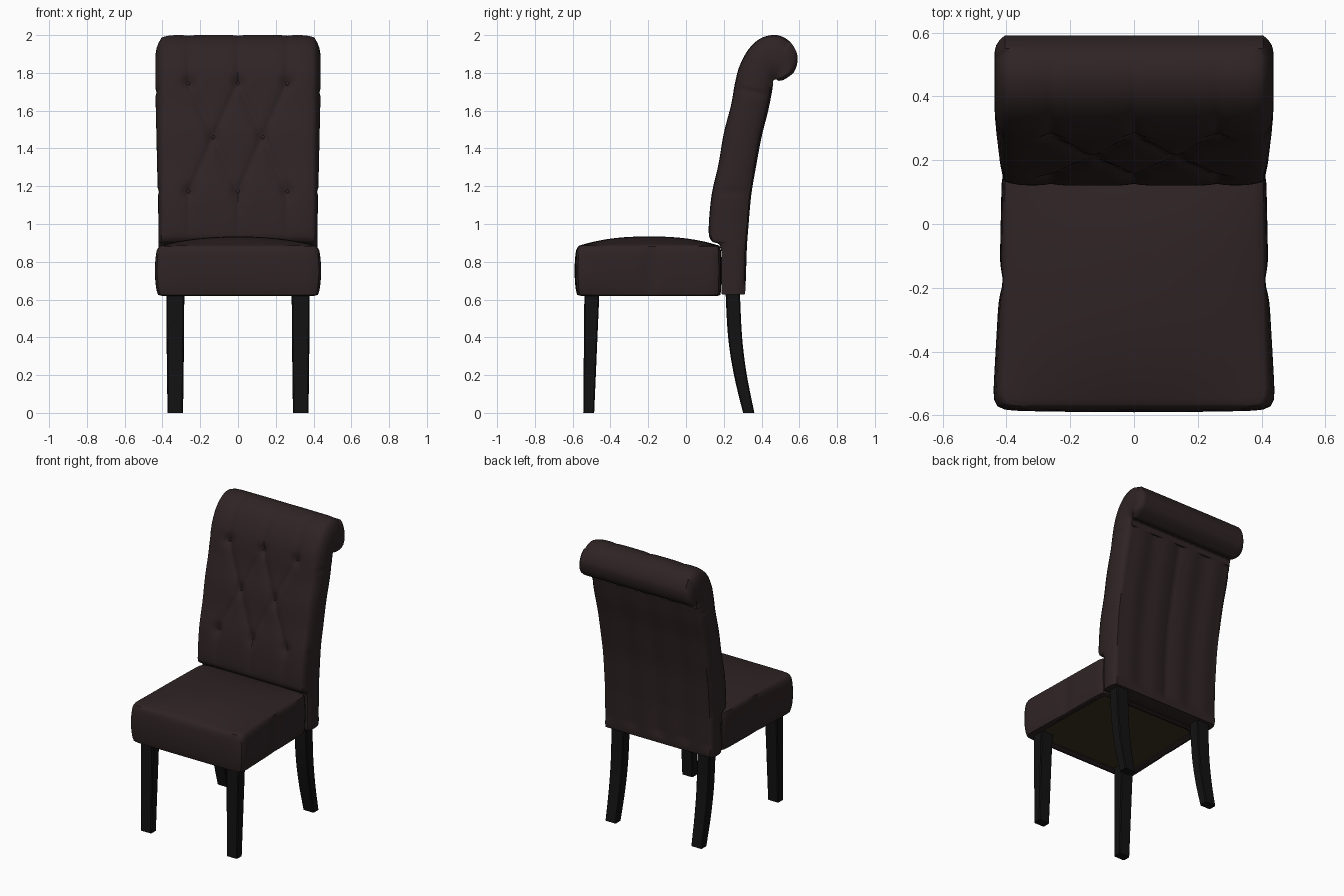
import bpy, bmesh, math
from mathutils import Vector

if "Cube" in bpy.data.objects:
    bpy.data.objects.remove(bpy.data.objects["Cube"])


def material(name, rgb):
    m = bpy.data.materials.new(name)
    m.diffuse_color = (*rgb, 1)
    m.use_nodes = True
    m.node_tree.nodes["Principled BSDF"].inputs["Base Color"].default_value = m.diffuse_color
    return m


FABRIC = material("dark brown fabric", (0.028, 0.017, 0.018))
WOOD = material("black wood", (0.006, 0.006, 0.006))
LINING = material("olive lining", (0.042, 0.031, 0.014))


def finish(bm, name, mat, angle=40):
    bmesh.ops.recalc_face_normals(bm, faces=bm.faces)
    me = bpy.data.meshes.new(name)
    bm.to_mesh(me)
    bm.free()
    me.materials.append(mat)
    ob = bpy.data.objects.new(name, me)
    bpy.context.collection.objects.link(ob)
    bpy.ops.object.select_all(action='DESELECT')
    ob.select_set(True)
    bpy.context.view_layer.objects.active = ob
    bpy.ops.object.shade_smooth_by_angle(angle=math.radians(angle))
    return ob


def loft(rings, name, mat, angle=40):
    """Skin a list of closed rings and cap both ends."""
    bm = bmesh.new()
    vs = [[bm.verts.new(p) for p in r] for r in rings]
    n = len(vs[0])
    for a, b in zip(vs, vs[1:]):
        for i in range(n):
            j = (i + 1) % n
            bm.faces.new((a[i], a[j], b[j], b[i]))
    bm.faces.new(vs[0][::-1])
    bm.faces.new(vs[-1])
    return finish(bm, name, mat, angle)


def spline(pts, steps):
    """Catmull-Rom samples through tuples of any length."""
    out = []
    for i in range(len(pts) - 1):
        p0, p1, p2, p3 = (pts[max(0, min(len(pts) - 1, i + k))] for k in (-1, 0, 1, 2))
        for s in range(steps):
            t = s / steps
            out.append(tuple(
                0.5 * (2 * b + (c - a) * t + (2 * a - 5 * b + 4 * c - d) * t * t
                       + (3 * b - a - 3 * c + d) * t ** 3)
                for a, b, c, d in zip(p0, p1, p2, p3)))
    return out + [pts[-1]]


# Tufting layout: buttons and the creases joining them, as (x, height)
TOP = [(x, 1.75) for x in (-0.26, 0, 0.26)]
MID = [(x, 1.46) for x in (-0.13, 0.13)]
LOW = [(x, 1.17) for x in (-0.26, 0, 0.26)]
BUTTONS = TOP + MID + LOW
CREASES = [(m, e) for m in MID for e in TOP + LOW if abs(m[0] - e[0]) < 0.2]
CREASES += [(p, (p[0], 2.02)) for p in TOP] + [(p, (p[0], 0.9)) for p in LOW]


def tuft(x, s):
    p = Vector((x, s))
    d = 0
    for a, b in CREASES:
        a, b = Vector(a), Vector(b)
        t = max(0, min(1, (p - a).dot(b - a) / (b - a).length_squared))
        depth = 0.016 if a.x != b.x else 0.016 * (1 - 0.75 * t)
        d = max(d, depth * math.exp(-(p - a - (b - a) * t).length / 0.022))
    near = min((p - Vector(b)).length for b in BUTTONS)
    return d + 0.018 * math.exp(-(near / 0.035) ** 2)


# Backrest: paired front / rear outline points (front y, z, rear y, z)
PROFILE = [
    (0.195, 0.63, 0.305, 0.63), (0.187, 0.65, 0.314, 0.65), (0.185, 0.87, 0.322, 0.87),
    (0.135, 0.91, 0.325, 0.92), (0.12, 0.97, 0.33, 0.98), (0.135, 1.15, 0.345, 1.15),
    (0.172, 1.32, 0.37, 1.30), (0.20, 1.48, 0.40, 1.46), (0.238, 1.63, 0.435, 1.60),
    (0.26, 1.75, 0.455, 1.70), (0.285, 1.84, 0.46, 1.735), (0.335, 1.93, 0.46, 1.75),
    (0.40, 1.985, 0.463, 1.76), (0.48, 2.0, 0.466, 1.762), (0.55, 1.965, 0.469, 1.764),
    (0.59, 1.89, 0.472, 1.764), (0.575, 1.81, 0.475, 1.764), (0.52, 1.765, 0.48, 1.764),
    (0.49, 1.758, 0.485, 1.761)]
W = 0.405
NX, NB, NS = 80, 40, 8
rings, spots = [], {}
for fy, fz, by, bz in spline(PROFILE, 8):
    front, rear = Vector((0, fy, fz)), Vector((0, by, bz))
    thick = (rear - front).length
    inward = (rear - front).normalized()
    s = fz if fy < 0.48 else 2 + (fy - 0.48) + (2 - fz)
    on = min(1, max(0, (s - 0.86) / 0.1))
    bulge = (0.016 + 0.016 * min(1, max(0, (fz - 1) / 0.7))) * min(1, thick / 0.12)
    for h in (1.17, 1.72):
        bulge -= 0.006 * math.exp(-((fz - h) / 0.015) ** 2)
    ring = []
    for i in range(NX + 1):
        x = W * (2 * i / NX - 1)
        d = on * (tuft(x, s) + 0.015 * abs(x / W) ** 14) if s < 2.1 else 0
        p = front + inward * d
        p.x = x
        ring.append(p)
        for b in BUTTONS:
            if fy < 0.4:
                gap = (Vector((x, s)) - Vector(b)).length
                if b not in spots or gap < spots[b][0]:
                    spots[b] = (gap, p.copy(), inward)
    fe = ring[-1].copy()
    for k in range(1, NS):
        t = k / NS
        p = fe.lerp(rear, t)
        p.x = W + bulge * (1 - abs(2 * t - 1) ** 2.5)
        ring.append(p)
    for i in range(NB + 1):
        x = W * (1 - 2 * i / NB)
        groove = 0.006 * math.exp(-abs(x) / 0.012) + 0.004 * (1 + math.cos(x * 31))
        p = rear - inward * (groove if 0.68 < bz < 1.72 else 0)
        p.x = x
        ring.append(p)
    for k in range(NS - 1, 0, -1):
        q = ring[NX + k].copy()
        q.x = -q.x
        ring.append(q)
    rings.append(ring)
loft(rings, "backrest", FABRIC, 50)

# Tufting buttons
bm = bmesh.new()
for _, p, inward in spots.values():
    new = bmesh.ops.create_uvsphere(bm, u_segments=12, v_segments=8, radius=0.012)["verts"]
    for v in new:
        v.co.y *= 0.6
        v.co += p
finish(bm, "buttons", FABRIC)

# Seat cushion: rounded square rings, bulged sides and a domed top
square = []
N = 28
for ax, ay, dx, dy in ((-1, -1, 1, 0), (1, -1, 0, 1), (1, 1, -1, 0), (-1, 1, 0, -1)):
    for i in range(N):
        a, b = ax + 2 * dx * i / N, ay + 2 * dy * i / N
        r = (abs(a) ** 22 + abs(b) ** 22) ** (1 / 22)
        square.append((a / r, b / r))


def seat_ring(k, z, bulge=0.0, dome=0.0):
    out = []
    for a, b in square:
        u, v = a * k, b * k
        y = -0.195 + 0.375 * v
        side = 0.012 + 0.014 * max(0, -v) - 0.010 * math.exp(-((y + 0.18) / 0.04) ** 2)
        x = u * (0.41 - 0.008 * v) + bulge * side * a ** 3
        y += bulge * (0.02 if b < 0 else 0.008) * b ** 3 * (1 - 0.3 * a * a)
        out.append((x, y, z + dome * (1 - u * u) ** 0.8 * (1 - abs(v) ** 2.4)
                    if dome else z))
    return out


seat = [seat_ring(0.9, 0.65), seat_ring(0.9, 0.63), seat_ring(0.97, 0.62), seat_ring(1.0, 0.625, 0.3)]
for i in range(1, 12):
    t = i / 12
    seat.append(seat_ring(1, 0.625 + 0.255 * t, 0.3 + 0.7 * math.sin(math.pi * t) ** 0.6))
seat.append(seat_ring(1, 0.88, 0.1))
for i in range(0, 20):
    seat.append(seat_ring(0.985 * (1 - i / 20), 0.884, 0, 0.05))
loft(seat, "seat", FABRIC, 35)

# Lining panel under the seat
loft([seat_ring(0.895, 0.636), seat_ring(0.895, 0.644)], "seat_lining", LINING)


# Legs: tapered square sections along a path of (x, y, z, width, depth)
def leg(name, path):
    rs = []
    for x, y, z, w, d in path:
        c = 0.006
        hx, hy = w / 2, d / 2
        rs.append([(x + px, y + py, z) for px, py in (
            (-hx + c, -hy), (hx - c, -hy), (hx, -hy + c), (hx, hy - c),
            (hx - c, hy), (-hx + c, hy), (-hx, hy - c), (-hx, -hy + c))])
    ob = loft(rs, name, WOOD, 30)
    ob.modifiers.new("mirror", 'MIRROR')


leg("front_legs", [(0.332, -0.515, 0, 0.082, 0.058), (0.332, -0.498, 0.65, 0.096, 0.08)])
leg("rear_legs", spline([(0.332, 0.332, 0, 0.082, 0.06), (0.332, 0.288, 0.2, 0.088, 0.068),
                         (0.332, 0.260, 0.4, 0.092, 0.074), (0.332, 0.247, 0.645, 0.096, 0.076)], 5))
